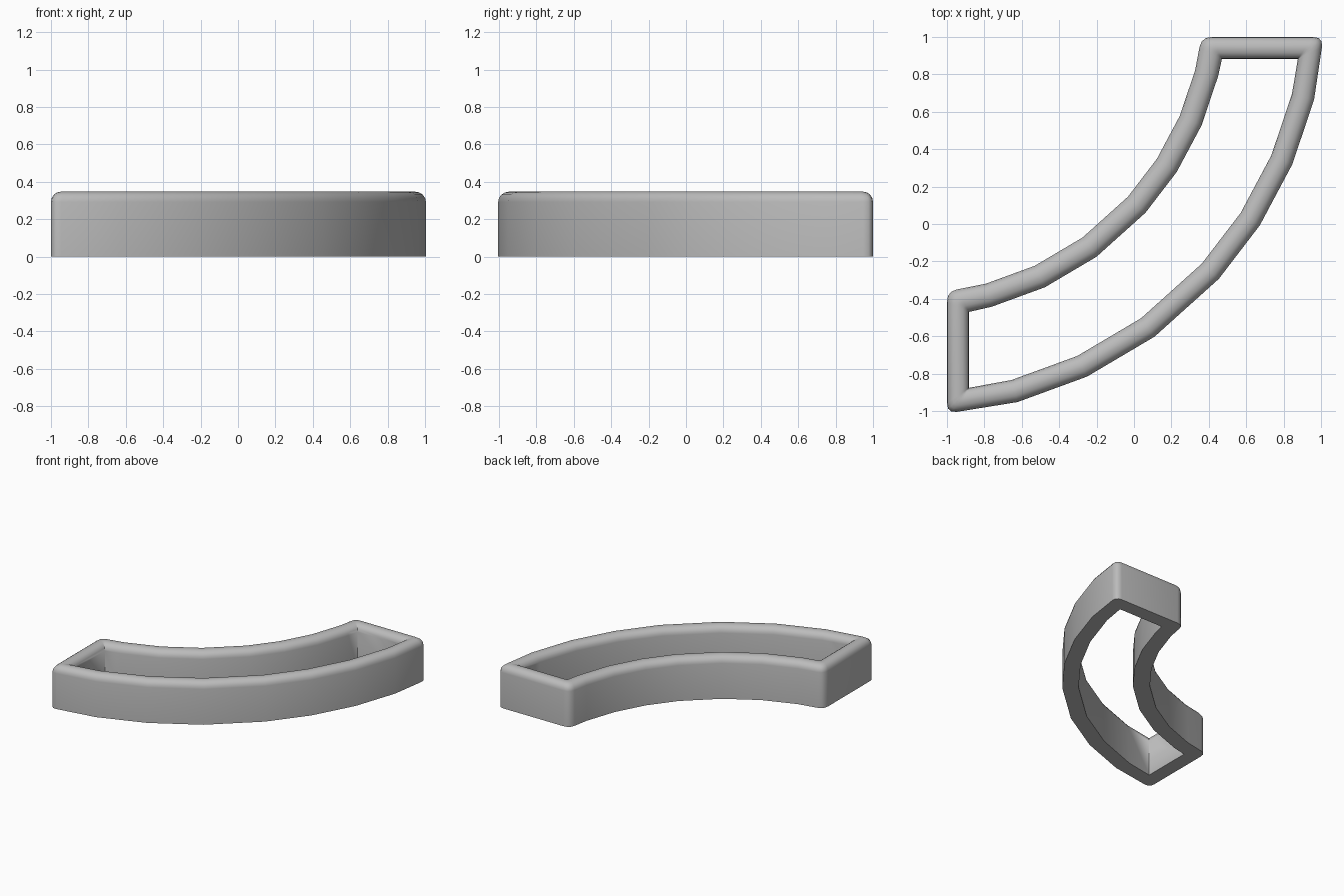
import bpy, bmesh
from math import cos, sin, sqrt, radians, pi
from mathutils import Vector

if "Cube" in bpy.data.objects:
    bpy.data.objects.remove(bpy.data.objects["Cube"], do_unlink=True)

CENTRE = Vector((-1.2, 1.2))
ANGLES = [-13.9, -23.3, -32.8, -42.1, -54, -64.8, -75]   # facet joints along the arc
HEIGHT, ROUND = 0.347, 0.055


def arc(radius):
    return [CENTRE + radius * Vector((cos(radians(a)), sin(radians(a)))) for a in ANGLES]


def outline(r_near, r_far, end):
    """Curved strip outline: far arc, then near arc, with straight ends."""
    gap = 1.2 - end
    near, far = (sqrt(r * r - gap * gap) for r in (r_near, r_far))
    return ([CENTRE + Vector((far, -gap))] + arc(r_far + 0.006) + [CENTRE + Vector((gap, -far))]
            + [CENTRE + Vector((gap, -near))] + arc(r_near)[::-1] + [CENTRE + Vector((near, -gap))])


def round_corner(prev, p, nxt, size):
    a = p + (prev - p).normalized() * size
    b = p + (nxt - p).normalized() * size
    return [(1 - t) ** 2 * a + 2 * t * (1 - t) * p + t * t * b for t in (0, 0.33, 0.67, 1)]


# Outer outline has rounded corners, inner outline has sharp ones
outer_raw = outline(1.573, 2.222, 1.0)
inner_raw = outline(1.70, 2.10, 0.882)
corners = {0, len(ANGLES) + 1, len(ANGLES) + 2, len(outer_raw) - 1}
outer, inner = [], []
for i, p in enumerate(outer_raw):
    if i in corners:
        pts = round_corner(outer_raw[i - 1], p, outer_raw[(i + 1) % len(outer_raw)], 0.055)
    else:
        pts = [p]
    outer += pts
    inner += [inner_raw[i]] * len(pts)

# Wall section as (fraction across the wall, height), with a rounded top
half = [(0.45 * (1 - cos(k * pi / 8)), HEIGHT - ROUND * (1 - sin(k * pi / 8))) for k in range(5)]
section = [(0, 0)] + half + [(1 - t, z) for t, z in reversed(half)] + [(1, 0)]

bm = bmesh.new()
rings = []
for t, z in section:
    rings.append([bm.verts.new((*o.lerp(n, t), z)) for o, n in zip(outer, inner)])
count = len(outer)
for k, ring in enumerate(rings):
    upper = rings[(k + 1) % len(rings)]
    for i in range(count):
        j = (i + 1) % count
        bm.faces.new((ring[i], ring[j], upper[j], upper[i]))
bmesh.ops.remove_doubles(bm, verts=bm.verts, dist=0.0005)
bmesh.ops.recalc_face_normals(bm, faces=bm.faces)
mesh = bpy.data.meshes.new("curved_border_wall")
bm.to_mesh(mesh)
bm.free()

wall = bpy.data.objects.new("curved_border_wall", mesh)
bpy.context.collection.objects.link(wall)

# Plain grey material
grey = bpy.data.materials.new("plain grey")
grey.use_nodes = True
grey.diffuse_color = (0.5, 0.5, 0.5, 1)
grey.node_tree.nodes["Principled BSDF"].inputs["Base Color"].default_value = (0.5, 0.5, 0.5, 1)
mesh.materials.append(grey)

bpy.ops.object.select_all(action="DESELECT")
wall.select_set(True)
bpy.context.view_layer.objects.active = wall
bpy.ops.object.shade_smooth_by_angle(angle=radians(40))
